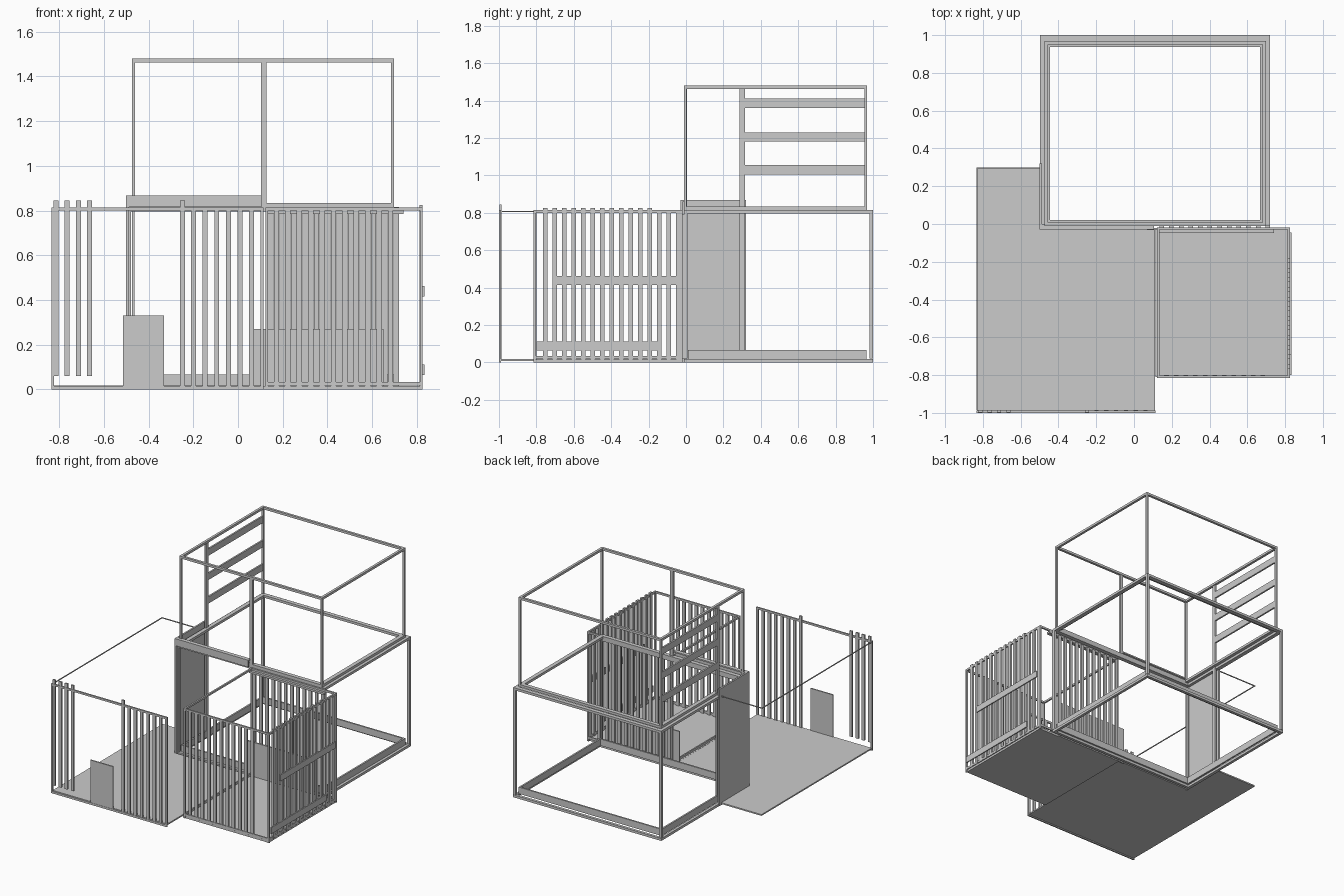
import bpy, bmesh
from mathutils import Matrix, Vector


def boxes(name, items):
    """One object from axis-aligned boxes (x0, x1, y0, y1, z0, z1)."""
    bm = bmesh.new()
    for x0, x1, y0, y1, z0, z1 in items:
        c = Vector(((x0 + x1) / 2, (y0 + y1) / 2, (z0 + z1) / 2))
        bmesh.ops.create_cube(bm, size=1, matrix=Matrix.Translation(c) @
                              Matrix.Diagonal((x1 - x0, y1 - y0, z1 - z0, 1)))
    me = bpy.data.meshes.new(name)
    bm.to_mesh(me)
    bm.free()
    ob = bpy.data.objects.new(name, me)
    bpy.context.collection.objects.link(ob)
    return ob


def ring(x0, x1, y0, y1, z0, z1, w):
    """Four rails round a rectangle."""
    return [(x0, x1, y0, y0 + w, z0, z1), (x0, x1, y1 - w, y1, z0, z1),
            (x0, x0 + w, y0 + w, y1 - w, z0, z1), (x1 - w, x1, y0 + w, y1 - w, z0, z1)]


def posts(x0, x1, y0, y1, z0, z1, w):
    """Four corner posts."""
    return [(x, x + w, y, y + w, z0, z1) for x in (x0, x1 - w) for y in (y0, y1 - w)]


def slats_x(start, count, step, w, y, z0, z1, t=0.012):
    return [(start + i * step, start + i * step + w, y, y + t, z0, z1) for i in range(count)]


# Rear block, lower storey
L = (-0.497, 0.72, -0.01, 1.0)
boxes("lower_frame_posts", posts(*L, 0.02, 0.797, 0.018))
boxes("lower_frame_base", ring(*L, 0.0, 0.018, 0.02))
boxes("lower_frame_plinth", ring(-0.475, 0.70, 0.01, 0.965, 0.018, 0.067, 0.012))
boxes("lower_frame_top", ring(*L, 0.797, 0.815, 0.03))

# Rear block, upper storey
U = (-0.474, 0.698, -0.01, 0.968)
boxes("upper_frame_base", ring(*U, 0.815, 0.833, 0.03))
boxes("upper_frame_top", ring(*U, 1.463, 1.48, 0.018))
boxes("upper_frame_posts", posts(*U, 0.833, 1.463, 0.014))
boxes("upper_mid_post", [(0.103, 0.127, -0.01, 0.006, 0.833, 1.463)])
boxes("upper_side_post", [(-0.474, -0.462, 0.285, 0.315, 0.065, 1.463)])
boxes("upper_side_boards",
      [(-0.474, -0.462, 0.315, 0.965, z, z + 0.05) for z in (1.005, 1.18, 1.36)])

# Entrance portal and side wall
boxes("portal_side_wall", [(-0.50, -0.488, -0.03, 0.32, 0.0, 0.867)])
boxes("portal_lintel", [(-0.488, 0.105, -0.03, -0.018, 0.815, 0.867),
                        (-0.488, 0.105, -0.018, 0.0, 0.857, 0.867)])
boxes("low_wall", [(0.07, 0.65, -0.032, -0.022, 0.0, 0.27)])

# Terrace: L-shaped floor, thin top rail and slatted front
boxes("terrace_floor", [(-0.83, 0.11, -0.99, -0.03, 0.008, 0.018),
                        (-0.83, -0.50, -0.03, 0.30, 0.008, 0.018)])
boxes("terrace_rail", [(-0.835, -0.829, -0.985, 0.30, 0.804, 0.81),
                       (-0.829, -0.50, 0.294, 0.30, 0.804, 0.81)])
boxes("terrace_front_frame", [(-0.835, 0.115, -1.0, -0.988, 0.80, 0.814),
                              (-0.835, 0.115, -1.0, -0.99, 0.0, 0.015),
                              (-0.835, -0.823, -1.0, -0.988, 0.015, 0.80),
                              (0.10, 0.115, -1.0, -0.988, 0.015, 0.80)])
boxes("terrace_left_slats", slats_x(-0.825, 4, 0.05, 0.022, -0.998, 0.06, 0.845))
boxes("terrace_right_slats", slats_x(-0.26, 1, 0.05, 0.022, -0.998, 0.015, 0.845)
      + slats_x(-0.21, 6, 0.052, 0.022, -0.998, 0.015, 0.80))
boxes("terrace_front_panel", [(-0.515, -0.33, -0.998, -0.988, 0.0, 0.33)])

# Side room: floor, frame, slatted walls and side boards
R = (0.122, 0.825, -0.815, -0.018)
boxes("room_floor", [(0.115, 0.82, -0.81, -0.03, 0.0, 0.015)])
boxes("room_frame", ring(*R, 0.80, 0.814, 0.012) + posts(*R, 0.0, 0.80, 0.012)
      + ring(*R, 0.018, 0.034, 0.01))
boxes("room_front_slats", slats_x(0.16, 11, 0.051, 0.024, -0.812, 0.015, 0.80))
boxes("room_back_slats", slats_x(0.135, 12, 0.051, 0.024, -0.02, 0.02, 0.79))
boxes("room_back_beam", [(0.125, 0.74, -0.048, -0.018, 0.785, 0.80)])
boxes("room_side_slats", [(0.812, 0.826, y, y + 0.024, 0.015, 0.825 if i < 12 else 0.80)
                          for i in range(15) for y in (-0.765 + i * 0.0508,)])
boxes("room_side_boards", [(0.826, 0.834, -0.69, -0.045, 0.415, 0.462),
                           (0.826, 0.834, -0.80, -0.155, 0.065, 0.112)])
